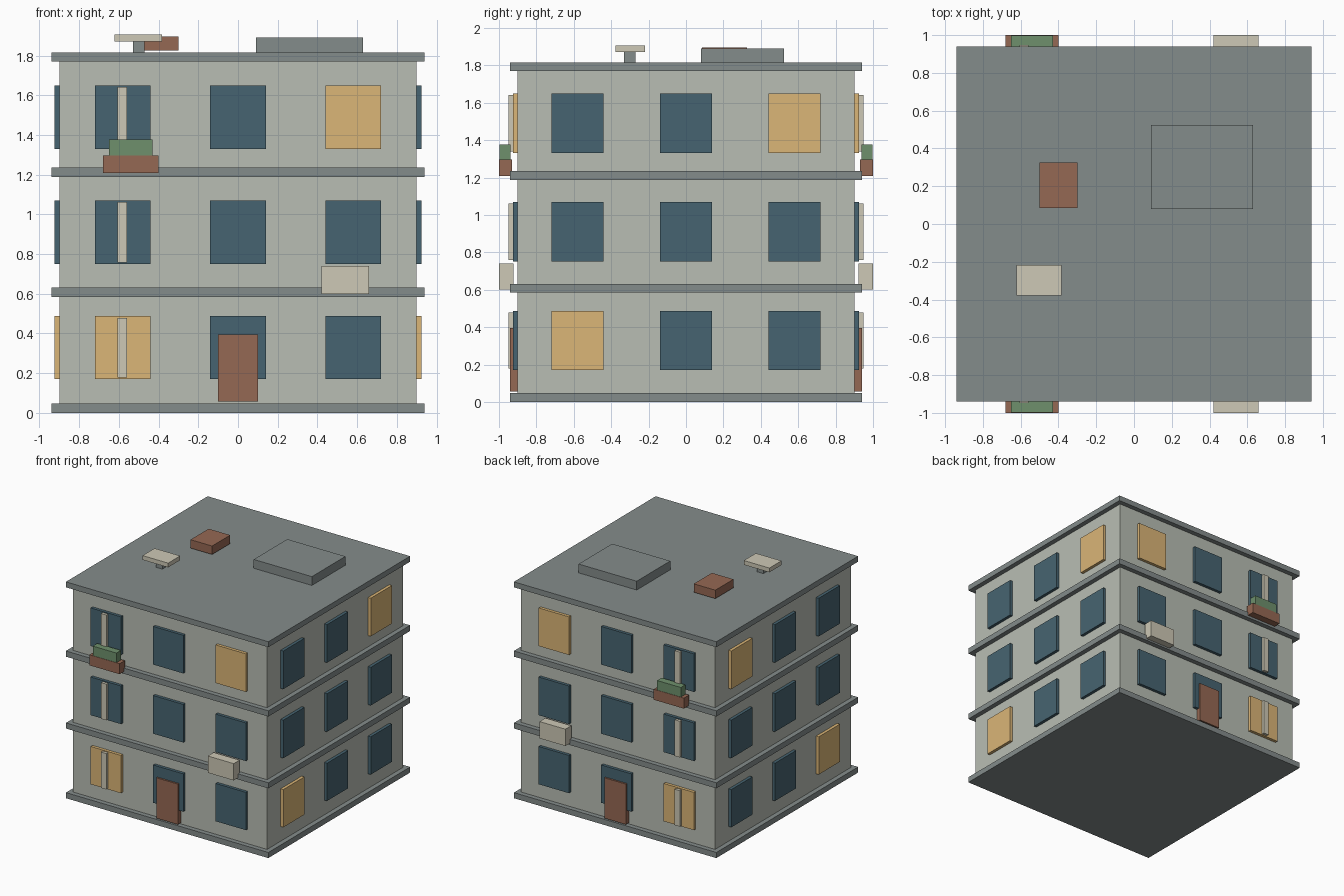
import bpy

if "Cube" in bpy.data.objects:
    bpy.data.objects.remove(bpy.data.objects["Cube"])


def material(name, rgb):
    # colours are given as sRGB bytes, stored linear
    m = bpy.data.materials.new(name)
    m.diffuse_color = [(c / 255) ** 2.2 for c in rgb] + [1]
    m.use_nodes = True
    m.node_tree.nodes["Principled BSDF"].inputs["Base Color"].default_value = m.diffuse_color
    return m


WALL = material("plaster", (183, 188, 178))
STONE = material("stone", (131, 139, 138))
DARK = material("dark_glass", (72, 100, 112))
LIT = material("lit_glass", (218, 180, 118))
BRICK = material("brick_red", (148, 104, 84))
CREAM = material("cream", (204, 199, 180))
LEAF = material("leaf_green", (110, 143, 108))


def box(name, x, y, z, mat):
    """Box from (min, max) ranges on each axis."""
    mid = [(a + b) / 2 for a, b in (x, y, z)]
    bpy.ops.mesh.primitive_cube_add(size=1, location=mid)
    ob = bpy.context.object
    ob.name = name
    size = [abs(b - a) for a, b in (x, y, z)]
    for v in ob.data.vertices:
        v.co = [c * s for c, s in zip(v.co, size)]
    ob.data.materials.append(mat)
    return ob


def facade_box(name, x, depth, z, mat):
    """Same box on the front and the back face."""
    for side, s in (("front", -1), ("back", 1)):
        y = sorted(s * d for d in depth)
        box(f"{name}_{side}", x, y, z, mat)


# Floor slabs and roof slab
slabs = [(0, 0.047), (0.585, 0.632), (1.188, 1.236), (1.77, 1.816)]
for i, z in enumerate(slabs):
    box(f"slab_{i}", (-0.94, 0.94), (-0.94, 0.94), z, STONE)

# Storey walls
for i in range(3):
    box(f"storey_{i}", (-0.9, 0.9), (-0.9, 0.9), (slabs[i][1], slabs[i + 1][0]), WALL)

# Windows on all four faces, with two lit columns
for floor, z in enumerate([(0.17, 0.487), (0.75, 1.07), (1.33, 1.65)]):
    for col, c in enumerate((-0.58, 0, 0.58)):
        glass = LIT if (floor, col) in ((0, 0), (2, 2)) else DARK
        span = (c - 0.14, c + 0.14)
        facade_box(f"window_{floor}_{col}", span, (0.89, 0.925), z, glass)
        for side, s in (("left", -1), ("right", 1)):
            x = sorted((s * 0.89, s * 0.925))
            box(f"window_{floor}_{col}_{side}", x, span, z, glass)
    # Upright bar over the left window
    facade_box(f"window_bar_{floor}", (-0.607, -0.559), (0.92, 0.948),
               (z[0] + 0.008, z[1] - 0.008), CREAM)

# Doors, planters and air conditioners
facade_box("door", (-0.1, 0.1), (0.895, 0.94), (0.057, 0.396), BRICK)
facade_box("planter", (-0.68, -0.4), (0.93, 1.0), (1.208, 1.296), BRICK)
facade_box("planter_hedge", (-0.65, -0.43), (0.937, 0.997), (1.29, 1.376), LEAF)
facade_box("air_conditioner", (0.42, 0.66), (0.922, 1.0), (0.6, 0.741), CREAM)

# Rooftop details
box("roof_hatch", (0.09, 0.63), (0.08, 0.525), (1.81, 1.89), STONE)
box("chimney", (-0.5, -0.3), (0.085, 0.325), (1.825, 1.896), BRICK)
box("vent_post", (-0.53, -0.47), (-0.332, -0.27), (1.81, 1.872), STONE)
box("vent_cap", (-0.622, -0.384), (-0.378, -0.218), (1.871, 1.907), CREAM)
